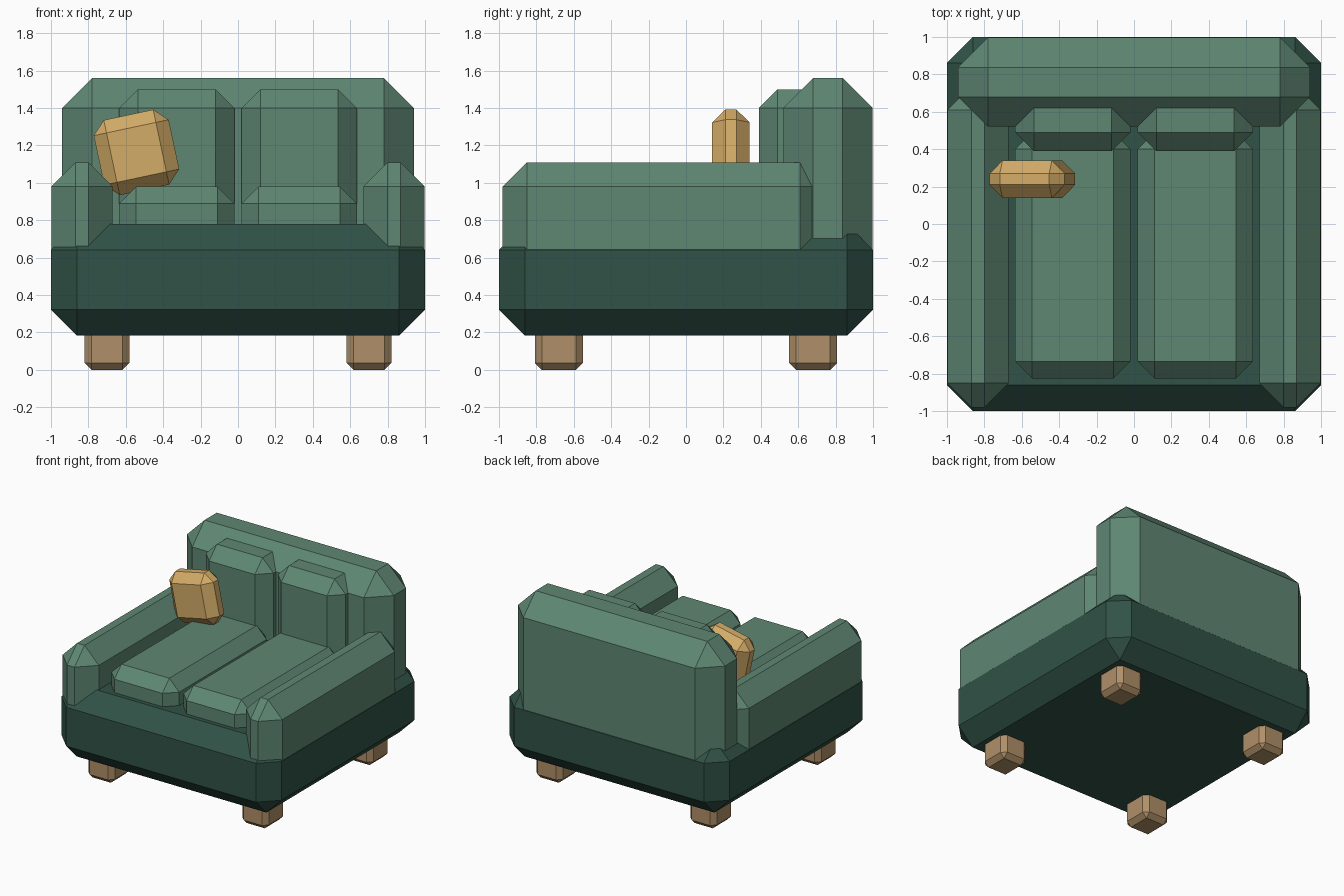
import bpy
import bmesh
from math import radians
from mathutils import Vector

cube = bpy.data.objects.get("Cube")
if cube:
    bpy.data.objects.remove(cube, do_unlink=True)


def material(name, r, g, b):
    mat = bpy.data.materials.new(name)
    mat.use_nodes = True
    mat.diffuse_color = (r, g, b, 1)
    mat.node_tree.nodes["Principled BSDF"].inputs["Base Color"].default_value = (r, g, b, 1)
    return mat


green = material("sage green fabric", 0.114, 0.242, 0.171)
dark_green = material("dark green fabric", 0.030, 0.084, 0.063)
gold = material("gold fabric", 0.658, 0.413, 0.138)
wood = material("light wood", 0.434, 0.279, 0.138)


def chamfered_box(name, low, high, chamfer, mat, tilt=0):
    """Flat-shaded box between two corners with every edge chamfered."""
    low, high = Vector(low), Vector(high)
    mesh = bpy.data.meshes.new(name)
    bm = bmesh.new()
    bmesh.ops.create_cube(bm, size=1)
    bmesh.ops.scale(bm, vec=high - low, verts=bm.verts)
    bm.to_mesh(mesh)
    bm.free()
    mesh.materials.append(mat)
    obj = bpy.data.objects.new(name, mesh)
    obj.location = (low + high) / 2
    obj.rotation_euler.y = radians(tilt)
    bpy.context.collection.objects.link(obj)
    bevel = obj.modifiers.new("chamfer", 'BEVEL')
    bevel.width = chamfer
    bevel.segments = 1
    bevel.limit_method = 'NONE'
    return obj


def mirrored_box(name, low, high, chamfer, mat):
    """The box on the model's left (+x) and its mirror image on the right."""
    chamfered_box("left_" + name, low, high, chamfer, mat)
    chamfered_box("right_" + name, (-high[0], low[1], low[2]),
                  (-low[0], high[1], high[2]), chamfer, mat)


# Frame and backrest
chamfered_box("base", (-1, -1, 0.185), (1, 1, 0.78), 0.138, dark_green)
chamfered_box("backrest", (-0.94, 0.52, 0.45), (0.94, 0.998, 1.56), 0.16, green)

# Armrests and cushions
mirrored_box("armrest", (0.67, -0.98, 0.48), (0.998, 0.74, 1.11), 0.13, green)
mirrored_box("seat_cushion", (0.02, -0.825, 0.66), (0.635, 0.49, 0.98), 0.09, green)
mirrored_box("back_cushion", (0.02, 0.39, 0.75), (0.635, 0.78, 1.5), 0.1, green)

# Legs
for end, y in (("front", -0.68), ("back", 0.68)):
    mirrored_box(end + "_leg", (0.58, y - 0.128, 0), (0.82, y + 0.128, 0.27), 0.037, wood)

# Tilted throw pillow
chamfered_box("throw_pillow", (-0.748, 0.14, 0.958), (-0.338, 0.34, 1.368), 0.07, gold, tilt=-12)
